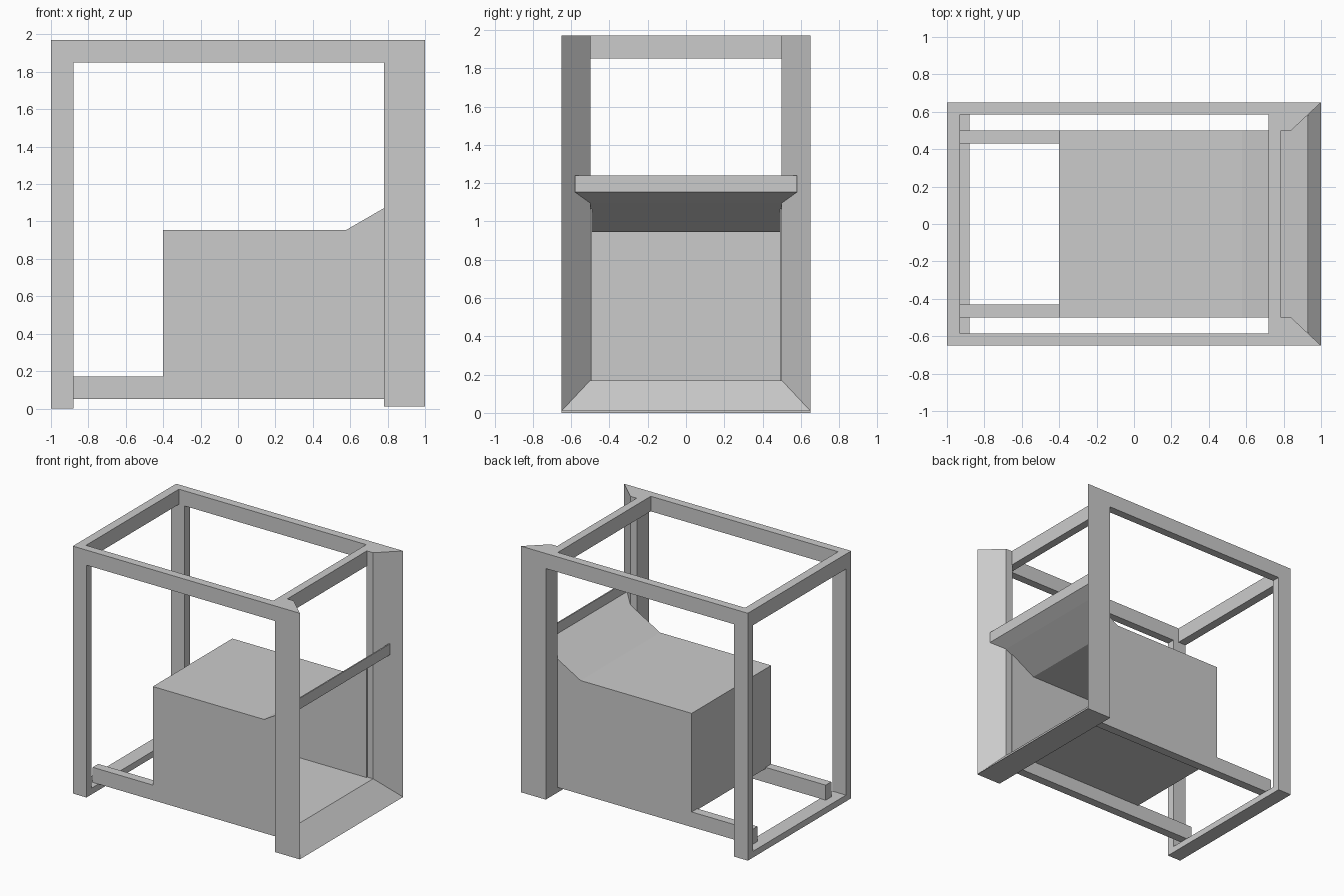
import bpy, bmesh

cube = bpy.data.objects.get("Cube")
if cube:
    bpy.data.objects.remove(cube, do_unlink=True)

mat = bpy.data.materials.new("plain grey")
mat.use_nodes = True
grey = (0.6, 0.6, 0.6, 1)
mat.diffuse_color = grey
mat.node_tree.nodes["Principled BSDF"].inputs["Base Color"].default_value = grey


def finish(name, bm):
    bmesh.ops.recalc_face_normals(bm, faces=bm.faces)
    mesh = bpy.data.meshes.new(name)
    bm.to_mesh(mesh)
    bm.free()
    mesh.materials.append(mat)
    obj = bpy.data.objects.new(name, mesh)
    bpy.context.collection.objects.link(obj)
    return obj


def box(name, x, y, z):
    bm = bmesh.new()
    bmesh.ops.create_cube(bm, size=1)
    for v in bm.verts:
        for i, (lo, hi) in enumerate((x, y, z)):
            v.co[i] = lo if v.co[i] < 0 else hi
    return finish(name, bm)


def prism(name, points, place, lo, hi):
    """Extrude a profile; place(a, b, depth) maps it into space."""
    bm = bmesh.new()
    face = bm.faces.new([bm.verts.new(place(a, b, lo)) for a, b in points])
    new = bmesh.ops.extrude_face_region(bm, geom=[face])["geom"]
    shift = [h - l for h, l in zip(place(0, 0, hi), place(0, 0, lo))]
    bmesh.ops.translate(bm, vec=shift, verts=[g for g in new if isinstance(g, bmesh.types.BMVert)])
    return finish(name, bm)


def upright(a, b, d):
    return (a, b, d)


def sideways(a, b, d):
    return (a, d, b)


W, IN, TOP = 0.65, 0.5, 1.97
WALL = 0.01

# Members repeated on both sides
for label, s in (("left", 1), ("right", -1)):
    def span(a, b):
        return tuple(sorted((s * a, s * b)))
    box(label + "_rear_post", (-1, -0.88), span(0.585, W), (0.05, 1.85))
    box(label + "_top_rail", (-1, 0.79), span(0.585, W), (1.85, TOP))
    box(label + "_bottom_rail", (-0.93, 0.8), span(0.43, IN), (0.05, 0.17))
    # Flared post beside the opening
    flare = [(0.78, IN), (0.84, IN), (1, W), (0.78, W)]
    prism(label + "_flared_post", [(x, s * y) for x, y in flare], upright, 0.01, TOP)
    # Bin side wall
    side = [(-0.4, 0.17), (0.79, 0.17), (0.79, 1.07), (0.58, 0.95), (-0.4, 0.95)]
    prism(label + "_bin_side", side, sideways, s * (IN - WALL), s * IN)

# Cross members
box("rear_top_bar", (-1, -0.93), (-0.585, 0.585), (1.85, TOP))
box("front_top_bar", (0.72, 0.785), (-0.585, 0.585), (1.85, TOP))
box("rear_foot_bar", (-1, -0.88), (-W, W), (0, 0.05))

# Sloping sill, mitred by the flared posts
sill = [(0.78, 0.01), (1, 0.01), (0.84, 0.17), (0.78, 0.17)]
prism("sill", sill, sideways, -W, W)

# Open bin
box("bin_floor", (-0.4, 0.79), (-IN, IN), (0.16, 0.17))
box("bin_back", (-0.4, -0.4 + WALL), (-IN, IN), (0.16, 0.95))

# Folded bin cover, widening into an upright lip: x, z, half width
folds = [(-0.4, 0.95, IN), (0.58, 0.95, IN), (0.84, 1.1, IN),
         (0.93, 1.155, 0.58), (0.93, 1.24, 0.58)]
bm = bmesh.new()
rows = [[bm.verts.new((x, s * w, z)) for s in (-1, 1)] for x, z, w in folds]
for a, b in zip(rows, rows[1:]):
    bm.faces.new((a[0], b[0], b[1], a[1]))
cover = finish("bin_cover", bm)
shell = cover.modifiers.new("thickness", 'SOLIDIFY')
shell.thickness = WALL
shell.offset = 0
